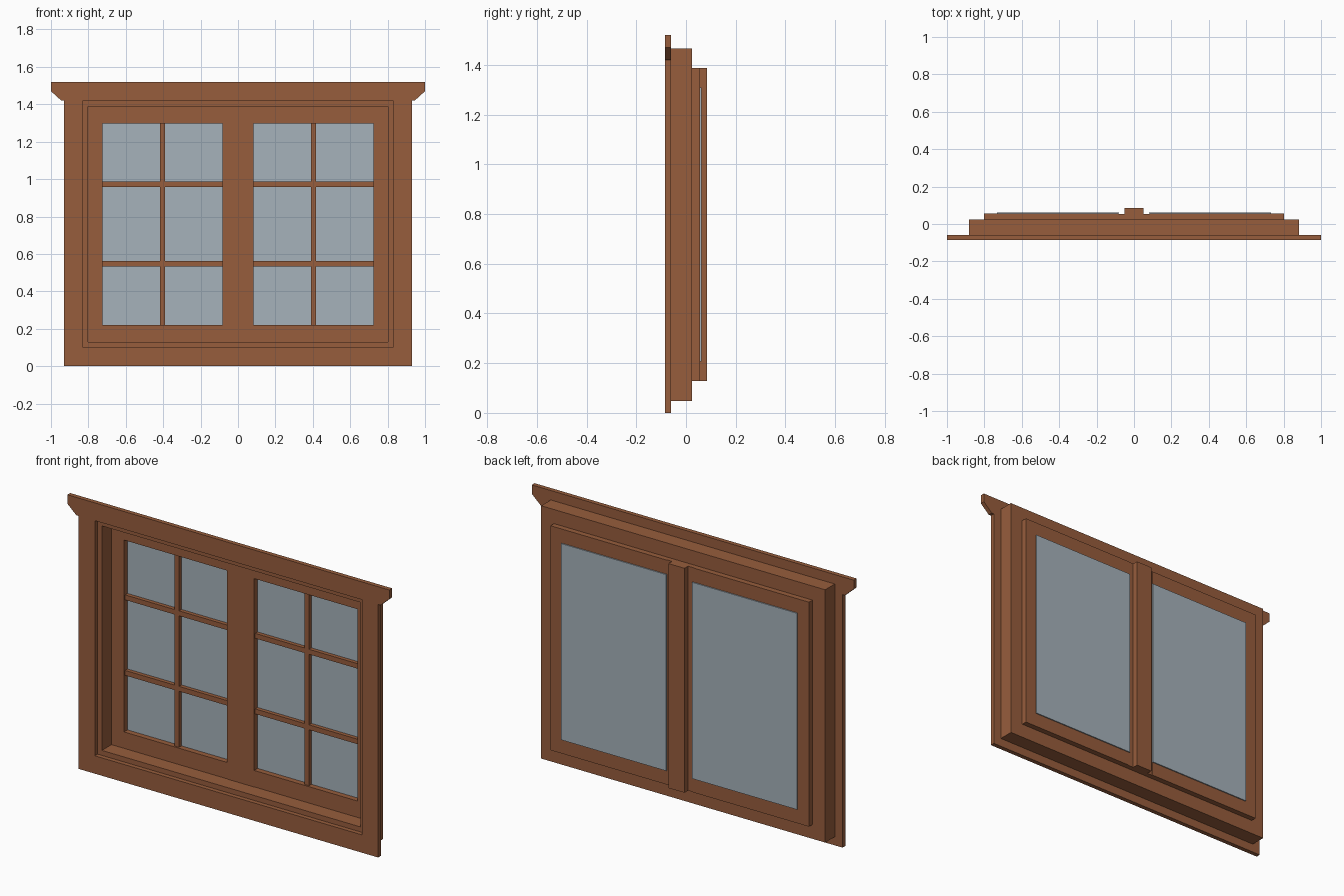
import bpy, bmesh

if "Cube" in bpy.data.objects:
    bpy.data.objects.remove(bpy.data.objects["Cube"])


def material(name, rgb):
    m = bpy.data.materials.new(name)
    m.diffuse_color = (*rgb, 1)
    m.use_nodes = True
    m.node_tree.nodes["Principled BSDF"].inputs["Base Color"].default_value = m.diffuse_color
    return m


WOOD = material("brown wood", (0.31, 0.11, 0.046))
GLASS = material("grey blue glass", (0.38, 0.445, 0.495))


def finish(name, bm, mat):
    bmesh.ops.recalc_face_normals(bm, faces=bm.faces)
    mesh = bpy.data.meshes.new(name)
    bm.to_mesh(mesh)
    bm.free()
    mesh.materials.append(mat)
    ob = bpy.data.objects.new(name, mesh)
    bpy.context.collection.objects.link(ob)
    return ob


def box(name, x, y, z, mat=WOOD):
    """Box from (min, max) pairs."""
    bm = bmesh.new()
    bmesh.ops.create_cube(bm, size=1)
    for v in bm.verts:
        v.co = [r[0] if c < 0 else r[1] for c, r in zip(v.co, (x, y, z))]
    return finish(name, bm, mat)


def pair(name, x, y, z, mat=WOOD):
    """Box on the right and its mirror image on the left."""
    box(name + "_right", x, y, z, mat)
    box(name + "_left", (-x[1], -x[0]), y, z, mat)


# Front casing: sides, bottom board and chamfered header
CASING = (-0.085, -0.06)
pair("side_casing", (0.83, 0.93), CASING, (0.10, 1.42))
box("bottom_casing", (-0.93, 0.93), CASING, (0, 0.10))
bm = bmesh.new()
outline = [(-0.945, 1.42), (0.945, 1.42), (1, 1.47), (1, 1.52), (-1, 1.52), (-1, 1.47)]
face = bm.faces.new([bm.verts.new((x, CASING[0], z)) for x, z in outline])
ext = bmesh.ops.extrude_face_region(bm, geom=[face])
bmesh.ops.translate(bm, vec=(0, CASING[1] - CASING[0], 0),
                    verts=[g for g in ext["geom"] if isinstance(g, bmesh.types.BMVert)])
finish("header_casing", bm, WOOD)

# Deep outer frame
FRAME = (-0.06, 0.025)
pair("frame_jamb", (0.803, 0.882), FRAME, (0.048, 1.467))
box("frame_sill", (-0.803, 0.803), FRAME, (0.048, 0.128))
box("frame_head", (-0.803, 0.803), FRAME, (1.388, 1.467))

# Two sashes: stiles, rails, glazing bars and glass
SASH = (0.025, 0.056)
BARS = (0.034, 0.056)
pair("sash_outer_stile", (0.725, 0.803), SASH, (0.128, 1.388))
pair("sash_inner_stile", (0, 0.083), (0.023, 0.053), (0.128, 1.388))
pair("sash_bottom_rail", (0.083, 0.725), SASH, (0.128, 0.22))
pair("sash_top_rail", (0.083, 0.725), SASH, (1.297, 1.388))
pair("vertical_glazing_bar", (0.39, 0.417), BARS, (0.22, 1.297))
for i, z in enumerate((0.548, 0.972)):
    pair(f"horizontal_glazing_bar_{i + 1}", (0.083, 0.725), BARS, (z - 0.014, z + 0.014))
pair("glass_pane", (0.08, 0.733), (0.0555, 0.062), (0.207, 1.309), GLASS)

# Cover strip behind the meeting stiles
box("back_center_post", (-0.05, 0.05), (0.053, 0.085), (0.128, 1.388))
